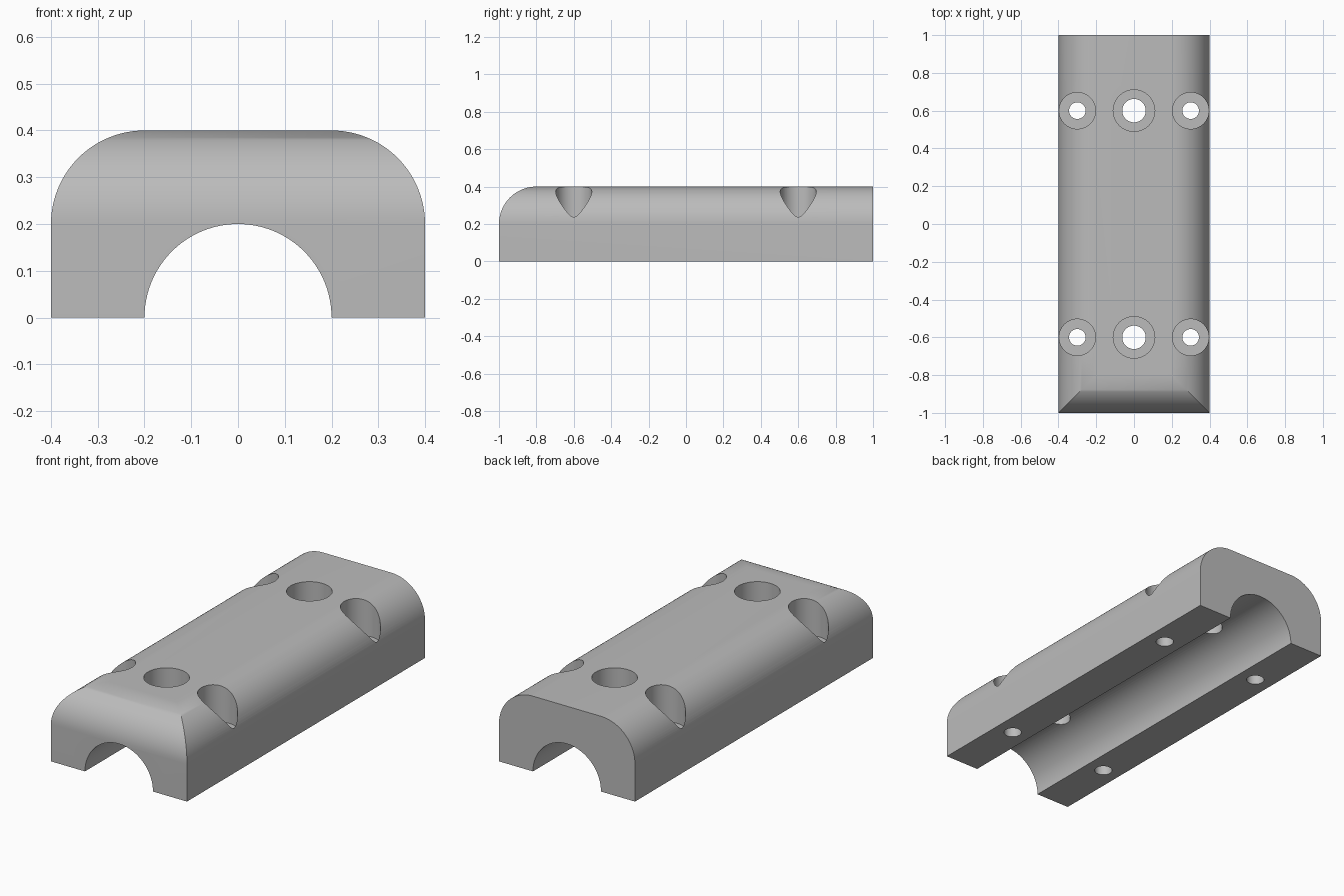
import bpy, bmesh, math
from mathutils import Matrix, Vector

cube = bpy.data.objects.get("Cube")
if cube:
    bpy.data.objects.remove(cube, do_unlink=True)

grey = bpy.data.materials.new("plain grey")
grey.use_nodes = True
colour = (0.5, 0.5, 0.5, 1)
grey.diffuse_color = colour
grey.node_tree.nodes["Principled BSDF"].inputs["Base Color"].default_value = colour


def arc(cx, cz, r, start, end, steps=24):
    angles = [math.radians(start + (end - start) * i / steps) for i in range(steps + 1)]
    return [(cx + r * math.cos(a), cz + r * math.sin(a)) for a in angles]


def extrude(name, profile, axis, low, high):
    """Extrude a (horizontal, z) profile along x or y."""
    bm = bmesh.new()
    place = (lambda h, z: (h, low, z)) if axis == "y" else (lambda h, z: (low, h, z))
    face = bm.faces.new([bm.verts.new(place(h, z)) for h, z in profile])
    new = bmesh.ops.extrude_face_region(bm, geom=[face])["geom"]
    step = Vector((0, high - low, 0)) if axis == "y" else Vector((high - low, 0, 0))
    bmesh.ops.translate(bm, vec=step, verts=[v for v in new if isinstance(v, bmesh.types.BMVert)])
    bmesh.ops.recalc_face_normals(bm, faces=bm.faces)
    return finish(name, bm)


def finish(name, bm):
    mesh = bpy.data.meshes.new(name)
    bm.to_mesh(mesh)
    bm.free()
    mesh.materials.append(grey)
    obj = bpy.data.objects.new(name, mesh)
    bpy.context.collection.objects.link(obj)
    return obj


def drill(name, x, y, radius, low, high):
    bm = bmesh.new()
    bmesh.ops.create_cone(bm, cap_ends=True, segments=64, radius1=radius, radius2=radius,
                          depth=high - low, matrix=Matrix.Translation((x, y, (low + high) / 2)))
    return finish(name, bm)


def carve(obj, cutter, operation="DIFFERENCE"):
    mod = obj.modifiers.new(cutter.name, "BOOLEAN")
    mod.operation, mod.solver, mod.object = operation, "EXACT", cutter
    bpy.context.view_layer.objects.active = obj
    bpy.ops.object.modifier_apply(modifier=mod.name)
    bpy.data.objects.remove(cutter, do_unlink=True)


# Block with rounded long edges and a half-round channel underneath
section = ([(0.4, 0)] + arc(0.2, 0.2, 0.2, 0, 90) + arc(-0.2, 0.2, 0.2, 90, 180)
           + [(-0.4, 0)] + arc(0, 0, 0.2, 180, 0, 48))
block = extrude("clamp_block", section, "y", -1, 1)

# Rounded front top edge, mitred into the long edges
side = [(-1, -0.2)] + arc(-0.8, 0.2, 0.2, 180, 90)[:-1] + [(-0.8, 0.4), (-0.7, 0.5), (1.2, 0.5), (1.2, -0.2)]
carve(block, extrude("front_round", side, "x", -0.6, 0.6), "INTERSECT")

# Counterbored bolt holes in two rows of three
for y in (-0.6, 0.6):
    for x, hole, bore, floor in ((-0.3, 0.044, 0.0965, 0.2), (0, 0.062, 0.11, 0.25), (0.3, 0.044, 0.0965, 0.2)):
        carve(block, drill("bore_cutter", x, y, bore, floor, 0.6))
        carve(block, drill("hole_cutter", x, y, hole, -0.2, 0.6))

bpy.ops.object.select_all(action="DESELECT")
block.select_set(True)
bpy.context.view_layer.objects.active = block
bpy.ops.object.shade_smooth_by_angle(angle=math.radians(30))
